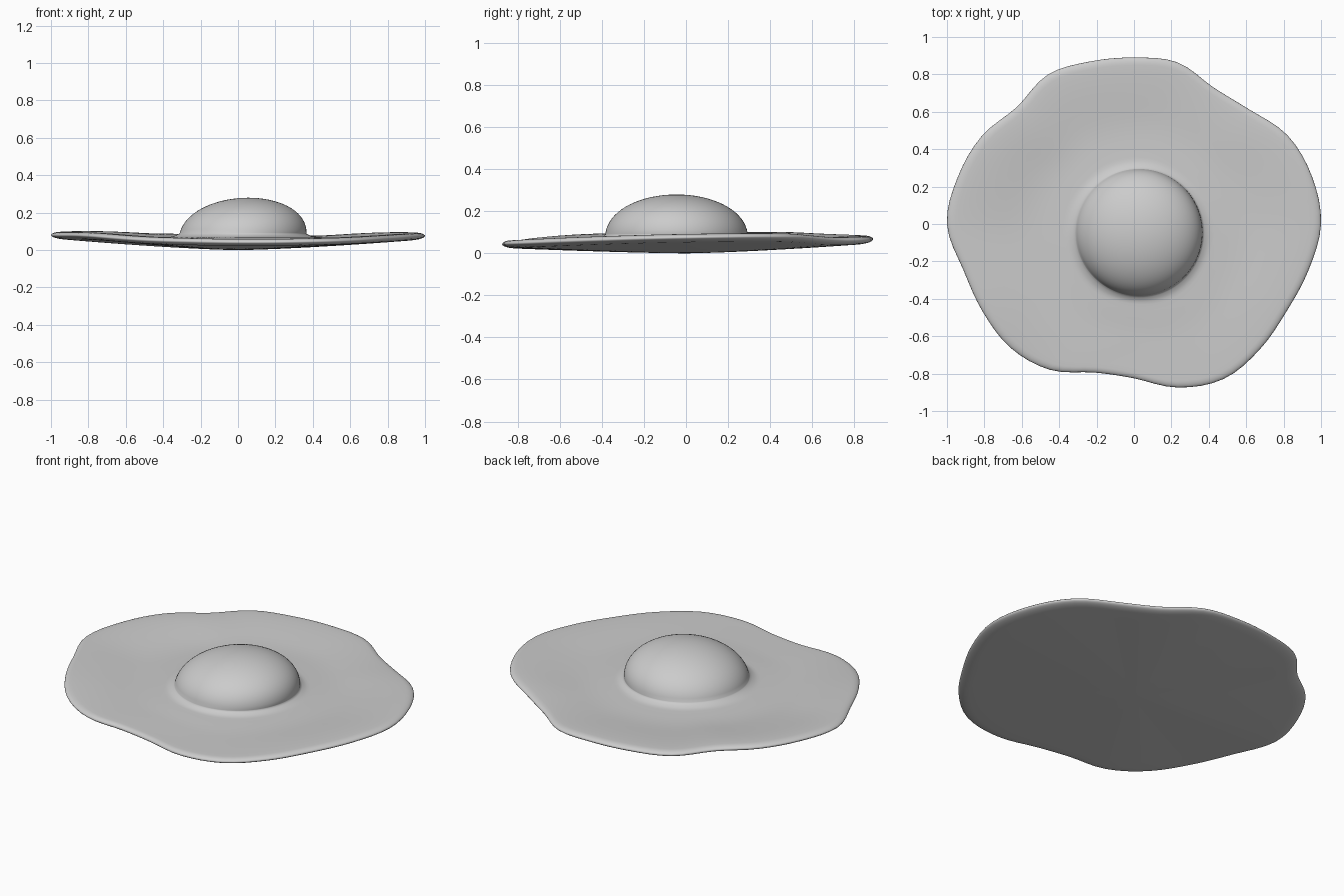
import bpy, bmesh, math

cube = bpy.data.objects.get("Cube")
if cube:
    bpy.data.objects.remove(cube, do_unlink=True)

SEG = 96
# Outline radius every 15 degrees, and rim height every 30 degrees, from +x
OUTLINE = [1, .985, .948, .868, .845, .895, .89, .90, .922, .885, .94, .975,
           1, .945, .935, .935, .90, .822, .825, .905, .957, .95, .94, .965]
RIM = [.075, .078, .06, .067, .072, .085, .08, .076, .052, .042, .047, .062]


def loop_spline(vals, turn):
    """Smooth closed interpolation of vals, turn in 0..1."""
    n = len(vals)
    f = turn * n
    i = int(f)
    t = f - i
    a, b, c, d = (vals[(i + k) % n] for k in (-1, 0, 1, 2))
    return b + .5 * t * (c - a + t * (2*a - 5*b + 4*c - d + t * (3*(b - c) + d - a)))


def smooth(t):
    t = max(0, min(1, t))
    return t * t * (3 - 2 * t)


YOLK_X, YOLK_Y, YOLK_R, BASE = .025, -.045, .34, .07


def yolk_ring(bm, t):
    # Domed yolk, its peak leaning a little to the left side
    ang = t * math.pi / 2
    r, h = YOLK_R * math.sin(ang), .21 * math.cos(ang) ** .92
    x0 = YOLK_X + .03 * math.cos(ang)
    return [bm.verts.new((x0 + r * math.cos(a), YOLK_Y + r * math.sin(a), BASE + h))
            for a in (math.tau * i / SEG for i in range(SEG))]


def white_ring(bm, t, side):
    # Ring of the white between yolk edge (t=0) and rim (t=1); side 1 top, 0 underside
    ring = []
    for i in range(SEG):
        turn = i / SEG
        c, s = math.cos(math.tau * turn), math.sin(math.tau * turn)
        edge, rim = loop_spline(OUTLINE, turn), loop_spline(RIM, turn)
        round_off = .017 * math.sqrt(max(0, 1 - max(0, (t - .93) / .07) ** 2))
        if side:
            x0, y0 = YOLK_X + YOLK_R * c, YOLK_Y + YOLK_R * s
            x, y = x0 + (edge * c - x0) * t, y0 + (edge * s - y0) * t
            fillet = .018 * max(0, 1 - t / .09) ** 2
            inner = BASE - .008 * smooth(t / .5) + fillet
            z = inner + (rim + round_off - inner) * smooth((t - .2) / .75)
        else:
            x, y = edge * c * t, edge * s * t
            z = (rim - .017) * t ** 1.4 + .017 - round_off
        ring.append(bm.verts.new((x, y, z)))
    return ring


bm = bmesh.new()
rings = [yolk_ring(bm, k / 18) for k in range(1, 18)]
steps = [0, .02, .045, .07, .1] + [.1 + .83 * k / 14 for k in range(1, 15)]
lip = [.93 + .07 * math.sin(k * math.pi / 12) for k in range(1, 7)]
rings += [white_ring(bm, t, 1) for t in steps + lip]
under = lip[:-1][::-1] + [.93 * k / 12 for k in range(12, 0, -1)]
rings += [white_ring(bm, t, 0) for t in under]

# Skin the rings and close both poles
for a, b in zip(rings, rings[1:]):
    for i in range(SEG):
        j = (i + 1) % SEG
        bm.faces.new((a[i], b[i], b[j], a[j]))
top = bm.verts.new((YOLK_X + .03, YOLK_Y, BASE + .21))
bottom = bm.verts.new((0, 0, 0))
for ring, pole in ((rings[0], top), (rings[-1], bottom)):
    for i in range(SEG):
        bm.faces.new((pole, ring[i], ring[(i + 1) % SEG]))
bmesh.ops.recalc_face_normals(bm, faces=bm.faces)

mesh = bpy.data.meshes.new("fried_egg")
bm.to_mesh(mesh)
bm.free()
egg = bpy.data.objects.new("fried_egg", mesh)
bpy.context.collection.objects.link(egg)

# One plain grey for the whole egg
grey = bpy.data.materials.new("plain_grey")
grey.use_nodes = True
colour = (.6, .6, .6, 1)
grey.diffuse_color = colour
grey.node_tree.nodes["Principled BSDF"].inputs["Base Color"].default_value = colour
mesh.materials.append(grey)

for o in bpy.context.selected_objects:
    o.select_set(False)
egg.select_set(True)
bpy.context.view_layer.objects.active = egg
bpy.ops.object.shade_smooth()
